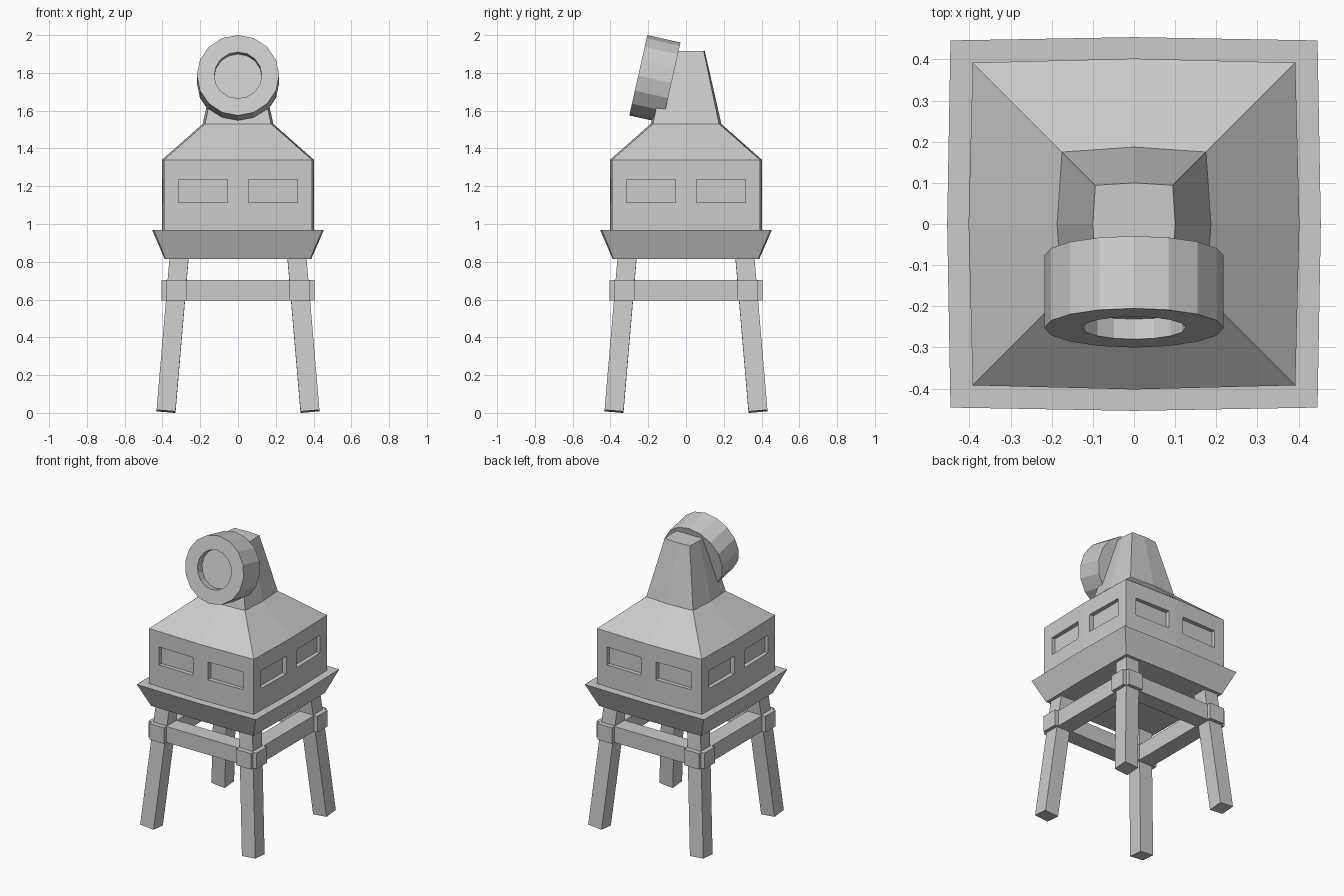
import bpy, bmesh
from math import sin, cos, pi
from mathutils import Vector, Matrix

if "Cube" in bpy.data.objects:
    bpy.data.objects.remove(bpy.data.objects["Cube"])


def finish(name, bm):
    bmesh.ops.recalc_face_normals(bm, faces=bm.faces)
    me = bpy.data.meshes.new(name)
    bm.to_mesh(me)
    bm.free()
    ob = bpy.data.objects.new(name, me)
    bpy.context.collection.objects.link(ob)
    return ob


def bridge(bm, rings):
    for a, b in zip(rings, rings[1:]):
        n = len(a)
        for i in range(n):
            j = (i + 1) % n
            bm.faces.new((a[i], a[j], b[j], b[i]))


def square_loft(name, levels):
    """Stack of slightly bulging squares: (z, corner half size, mid-side half size)."""
    bm = bmesh.new()
    rings = []
    for z, c, m in levels:
        pts = [(-c, -c), (0, -m), (c, -c), (m, 0), (c, c), (0, m), (-c, c), (-m, 0)]
        rings.append([bm.verts.new((x, y, z)) for x, y in pts])
    bridge(bm, rings)
    bm.faces.new(rings[0])
    bm.faces.new(rings[-1])
    return finish(name, bm)


def add_box(bm, centre, size):
    m = Matrix.Translation(centre) @ Matrix.Diagonal((*size, 1))
    bmesh.ops.create_cube(bm, size=1, matrix=m)


def add_ring_lathe(name, profile, sides, matrix):
    """Closed lathe around local z; profile is (radius, height)."""
    bm = bmesh.new()
    rings = [[bm.verts.new(matrix @ Vector((r * sin(2 * pi * i / sides), r * cos(2 * pi * i / sides), h)))
              for i in range(sides)] for r, h in profile]
    bridge(bm, rings)
    bm.faces.new(rings[0])
    bm.faces.new(rings[-1])
    return finish(name, bm)


# Cabin walls, hipped roof and tapering neck
cabin = square_loft("cabin", [(0.96, 0.392, 0.402), (1.34, 0.392, 0.402),
                              (1.53, 0.175, 0.187), (1.915, 0.094, 0.1)])

# Two recessed windows on each side
bm = bmesh.new()
for s in (-1, 1):
    for t in (-1, 1):
        add_box(bm, (s * 0.185, t * 0.42, 1.175), (0.26, 0.1, 0.12))
        add_box(bm, (t * 0.42, s * 0.185, 1.175), (0.1, 0.26, 0.12))
cutter = finish("window_cutter", bm)
cutter.hide_render = True
cutter.display_type = 'WIRE'
mod = cabin.modifiers.new("windows", 'BOOLEAN')
mod.operation = 'DIFFERENCE'
mod.solver = 'EXACT'
mod.object = cutter

# Flared platform under the cabin
square_loft("platform", [(0.815, 0.383, 0.388), (0.967, 0.446, 0.454)])

# Four splayed legs
for sx in (-1, 1):
    for sy in (-1, 1):
        low = Vector((sx * 0.381, sy * 0.381, 0.008))
        high = Vector((sx * 0.311, sy * 0.311, 0.83))
        axis = high - low
        w = 0.05
        bm = bmesh.new()
        rings = []
        for c in (low, high):
            ring = []
            for dx, dy in ((-w, -w), (w, -w), (w, w), (-w, w)):
                # end caps square to the leg axis
                dz = -(dx * axis.x + dy * axis.y) / axis.z
                ring.append(bm.verts.new(c + Vector((dx, dy, dz))))
            rings.append(ring)
        bridge(bm, rings)
        bm.faces.new(rings[0])
        bm.faces.new(rings[1])
        finish("leg", bm)

# Crossing braces between the legs
for s in (-1, 1):
    bm = bmesh.new()
    add_box(bm, (0, s * 0.325, 0.65), (0.81, 0.11, 0.108))
    finish("cross_brace", bm)
    bm = bmesh.new()
    add_box(bm, (s * 0.325, 0, 0.65), (0.11, 0.81, 0.108))
    finish("side_brace", bm)

# Tilted drum with a recessed front, local z pointing out of the face
tilt = 0.22
out = Vector((0, -cos(tilt), sin(tilt)))
up = Vector((0, sin(tilt), cos(tilt)))
m = Matrix((Vector((1, 0, 0)), up, out)).transposed().to_4x4()
m = Matrix.Translation((0, -0.2525, 1.7875)) @ m
add_ring_lathe("drum", [(0.218, -0.18), (0.218, 0), (0.126, 0), (0.126, -0.05)], 16, m)
